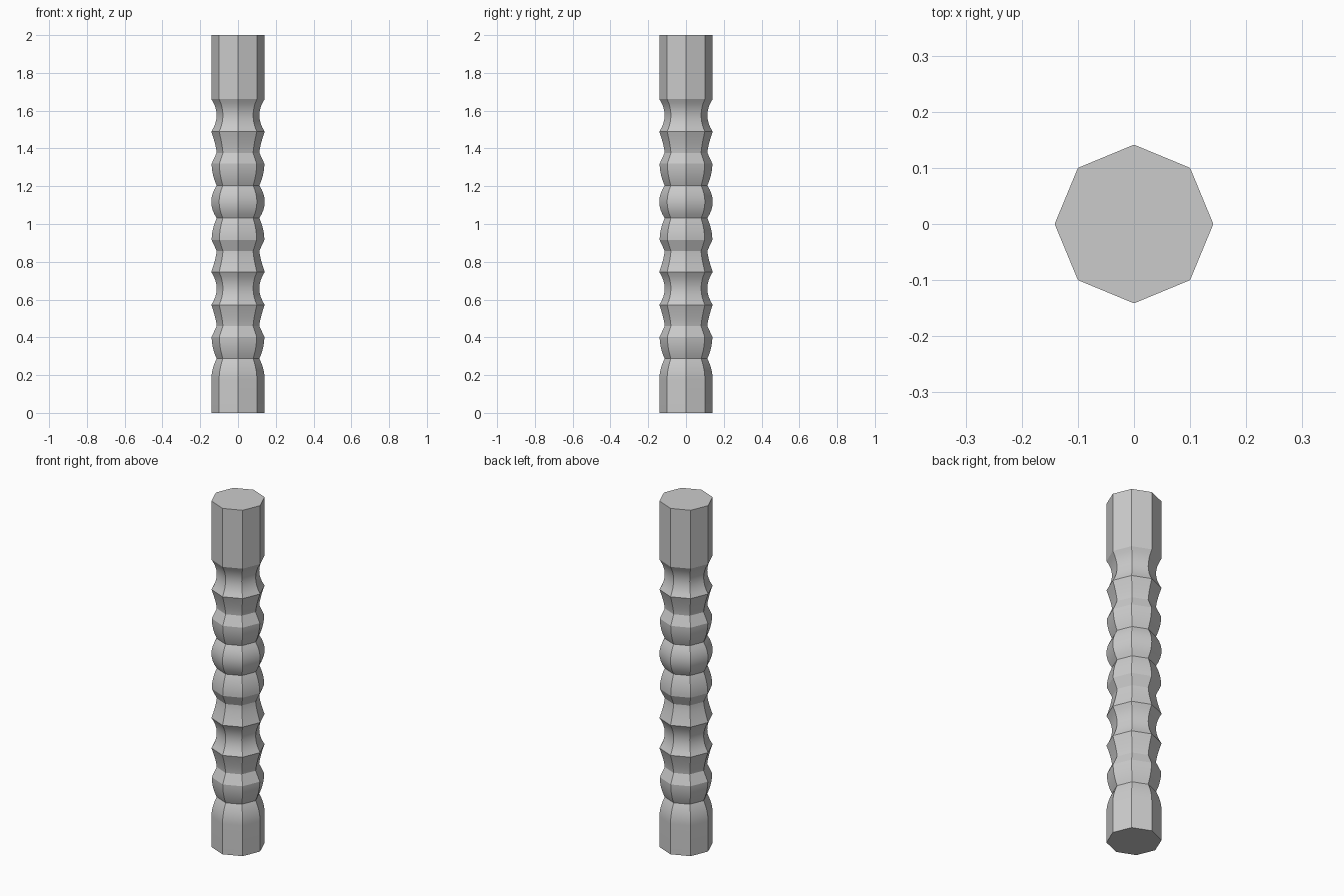
import bpy, bmesh, math

if "Cube" in bpy.data.objects:
    bpy.data.objects.remove(bpy.data.objects["Cube"])

WIDE, THIN, SIDES, STEPS = 0.1414, 0.113, 8, 8
DEPTH = WIDE - THIN
prof = [(WIDE, 0.0)]


def curve(z1, r_of_t, steps=STEPS):
    """Extend the profile up to z1 with radius r_of_t(t), t from 0 to 1."""
    z0 = prof[-1][1]
    for i in range(1, steps + 1):
        t = i / steps
        prof.append((r_of_t(t), z0 + (z1 - z0) * t))


def bulge(t): return THIN + DEPTH * (1 - (2 * t - 1) ** 2)
def cove(t): return WIDE - DEPTH * (1 - (2 * t - 1) ** 2)
def round_out(t): return THIN + (DEPTH - 0.002) * (1 - (1 - t) ** 2)
def round_in(t): return THIN + (DEPTH - 0.002) * (1 - t * t)
def flare_up(t): return THIN + DEPTH * t ** 1.4
def flare_down(t): return THIN + DEPTH * (1 - t) ** 1.4
def to_thin(t): return WIDE - 0.002 - (DEPTH - 0.002) * t
def to_wide(t): return THIN + (DEPTH - 0.002) * t


def moulding(z):
    curve(z + 0.116, round_out)
    curve(z + 0.173, to_thin, 1)
    curve(z + 0.285, flare_up)


# plain foot with shoulder
curve(0.175, lambda t: WIDE, 1)
curve(0.287, lambda t: WIDE - DEPTH * t * t)
# turned middle
moulding(0.287)
curve(0.746, cove)
curve(0.858, flare_down)
curve(0.915, to_wide, 1)
curve(1.031, round_in)
curve(1.204, bulge)
moulding(1.204)
# neck and plain top
curve(1.662, cove)
curve(2.0, lambda t: WIDE, 1)

# eight-sided lathe of the profile
bm = bmesh.new()
rings = [[bm.verts.new((r * math.cos(math.tau * k / SIDES),
                        r * math.sin(math.tau * k / SIDES), z))
          for k in range(SIDES)] for r, z in prof]
for a, b in zip(rings, rings[1:]):
    for k in range(SIDES):
        n = (k + 1) % SIDES
        bm.faces.new((a[k], a[n], b[n], b[k]))
bm.faces.new(rings[0][::-1])
bm.faces.new(rings[-1])
mesh = bpy.data.meshes.new("turned_post")
bm.to_mesh(mesh)
bm.free()
post = bpy.data.objects.new("turned_post", mesh)
bpy.context.collection.objects.link(post)

grey = bpy.data.materials.new("light grey")
grey.diffuse_color = (0.6, 0.6, 0.6, 1)
grey.use_nodes = True
grey.node_tree.nodes["Principled BSDF"].inputs["Base Color"].default_value = grey.diffuse_color
mesh.materials.append(grey)

# smooth along the curves, crisp at the corners
bpy.context.view_layer.objects.active = post
post.select_set(True)
bpy.ops.object.shade_smooth_by_angle(angle=math.radians(20))
